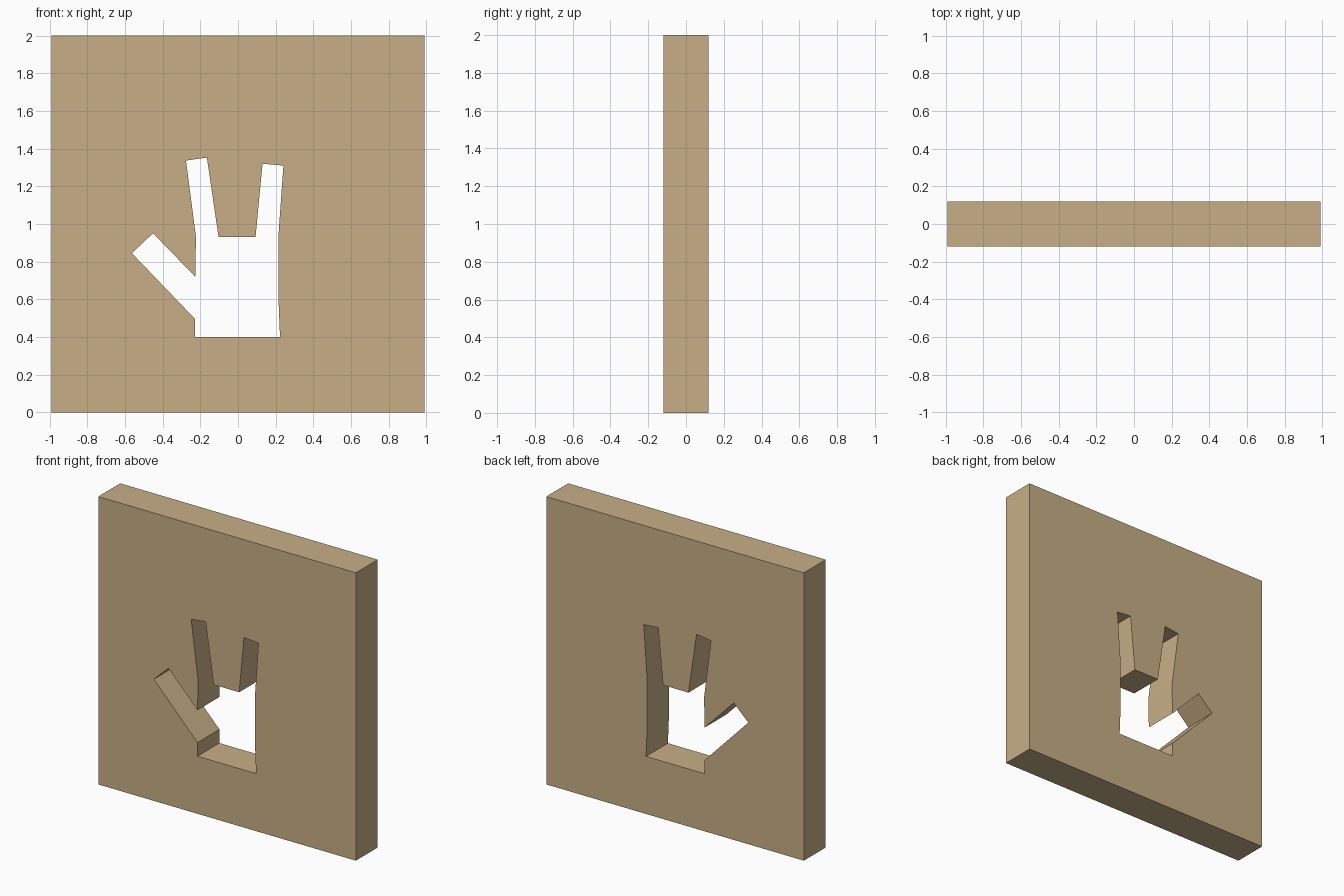
import bpy
from math import radians

if "Cube" in bpy.data.objects:
    bpy.data.objects.remove(bpy.data.objects["Cube"])

HALF_W, HEIGHT, HALF_T = 0.99, 2.0, 0.12

# Outer edge of the slab (x, z)
slab = [(-HALF_W, 0), (HALF_W, 0), (HALF_W, HEIGHT), (-HALF_W, HEIGHT)]

# Hand-shaped opening: palm, right finger, left finger, thumb (x, z)
hand = [(-0.227, 0.40), (0.223, 0.40), (0.216, 0.57), (0.214, 0.93),
        (0.241, 1.31), (0.13, 1.32), (0.093, 0.93),
        (-0.103, 0.93), (-0.165, 1.352), (-0.276, 1.337), (-0.223, 0.93),
        (-0.227, 0.72), (-0.451, 0.951), (-0.563, 0.845), (-0.227, 0.495)]

# Both outlines in one filled curve, thickened to a panel with a through hole
curve = bpy.data.curves.new("panel_outline", 'CURVE')
curve.dimensions = '2D'
curve.fill_mode = 'BOTH'
curve.extrude = HALF_T
for outline in (slab, hand):
    spline = curve.splines.new('POLY')
    spline.points.add(len(outline) - 1)
    for point, (x, z) in zip(spline.points, outline):
        point.co = (x, z, 0, 1)
    spline.use_cyclic_u = True

panel = bpy.data.objects.new("hand_cutout_panel", curve)
bpy.context.collection.objects.link(panel)
panel.rotation_euler.x = radians(90)

# Sandy surface
sand = bpy.data.materials.new("sand")
sand.diffuse_color = (0.57, 0.43, 0.24, 1)
sand.use_nodes = True
sand.node_tree.nodes["Principled BSDF"].inputs["Base Color"].default_value = sand.diffuse_color
curve.materials.append(sand)

# Turn into a flat-shaded mesh
bpy.context.view_layer.objects.active = panel
panel.select_set(True)
bpy.ops.object.convert(target='MESH')
bpy.ops.object.transform_apply(location=False, rotation=True, scale=False)
bpy.ops.object.shade_flat()
